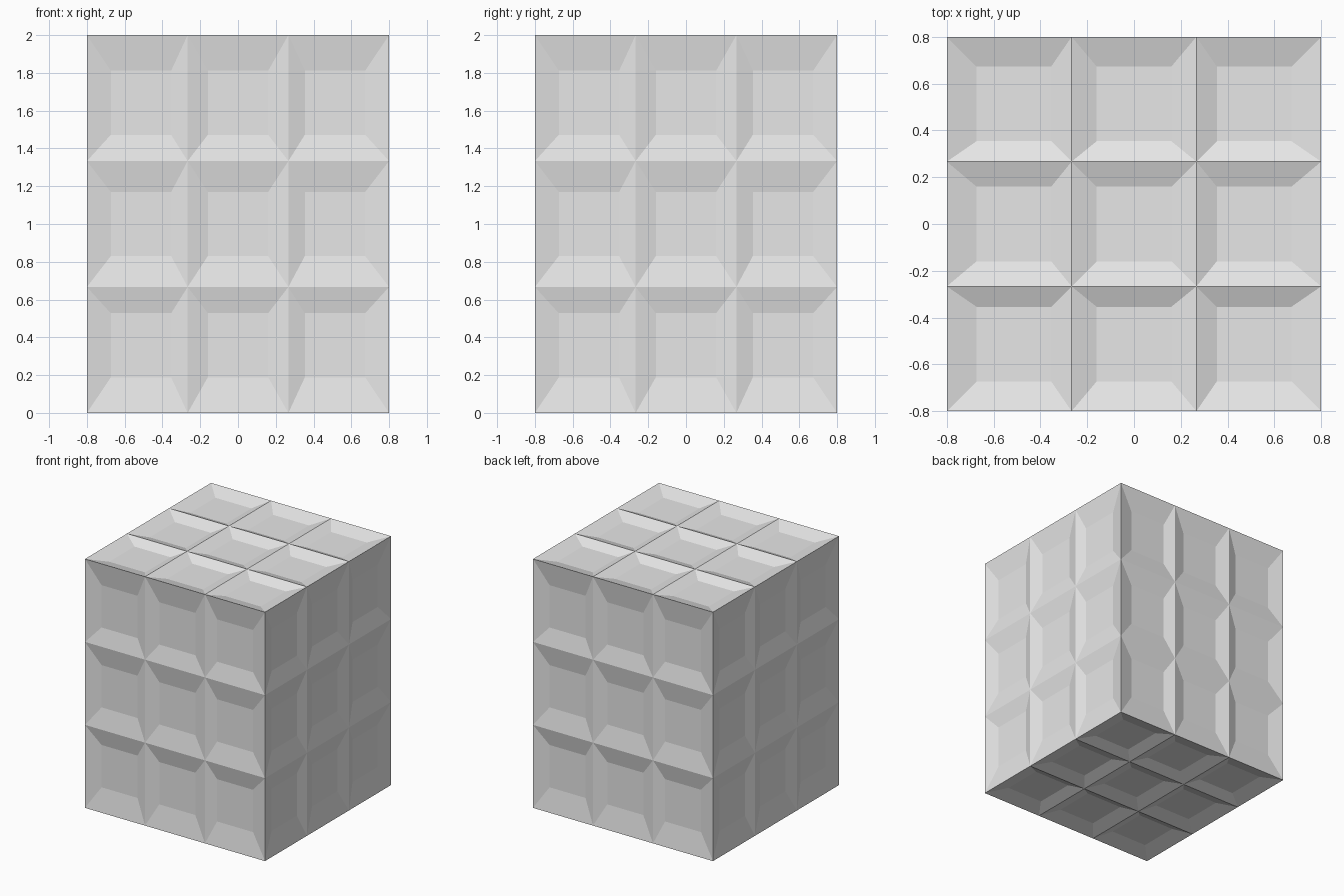
import bpy
import bmesh
from mathutils import Vector

# Remove the default cube only
default = bpy.data.objects.get("Cube")
if default:
    bpy.data.objects.remove(default, do_unlink=True)

SIZE = Vector((1.6, 1.6, 2.0))
PANEL = Vector((0.332, 0.332, 0.353))   # panel size before it is sunk
SINK = 0.963                            # panels shrink towards the block's centre

# Single grey material
grey = bpy.data.materials.new("plain_grey")
grey.use_nodes = True
colour = (0.8, 0.8, 0.8, 1.0)
grey.diffuse_color = colour
grey.node_tree.nodes["Principled BSDF"].inputs["Base Color"].default_value = colour

# Block with every side divided into three by three cells
bm = bmesh.new()
bmesh.ops.create_cube(bm, size=1.0)
bmesh.ops.subdivide_edges(bm, edges=bm.edges[:], cuts=2, use_grid_fill=True)
bmesh.ops.scale(bm, vec=SIZE, verts=bm.verts[:])
bm.normal_update()

# Inset each cell, then sink the panel so sloped walls lead down to it
cells = bm.faces[:]
bmesh.ops.inset_individual(bm, faces=cells, thickness=0.1, use_even_offset=True)
for face in cells:
    centre = face.calc_center_median()
    normal_axis = max(range(3), key=lambda a: abs(face.normal[a]))
    for vert in face.verts:
        for axis in range(3):
            if axis != normal_axis:
                side = 1 if vert.co[axis] > centre[axis] else -1
                vert.co[axis] = centre[axis] + side * PANEL[axis] / 2
        vert.co *= SINK

# Stand the block on the ground
bmesh.ops.translate(bm, vec=(0, 0, SIZE.z / 2), verts=bm.verts[:])
bmesh.ops.recalc_face_normals(bm, faces=bm.faces[:])

mesh = bpy.data.meshes.new("panelled_block")
bm.to_mesh(mesh)
bm.free()
mesh.materials.append(grey)
block = bpy.data.objects.new("panelled_block", mesh)
bpy.context.collection.objects.link(block)
